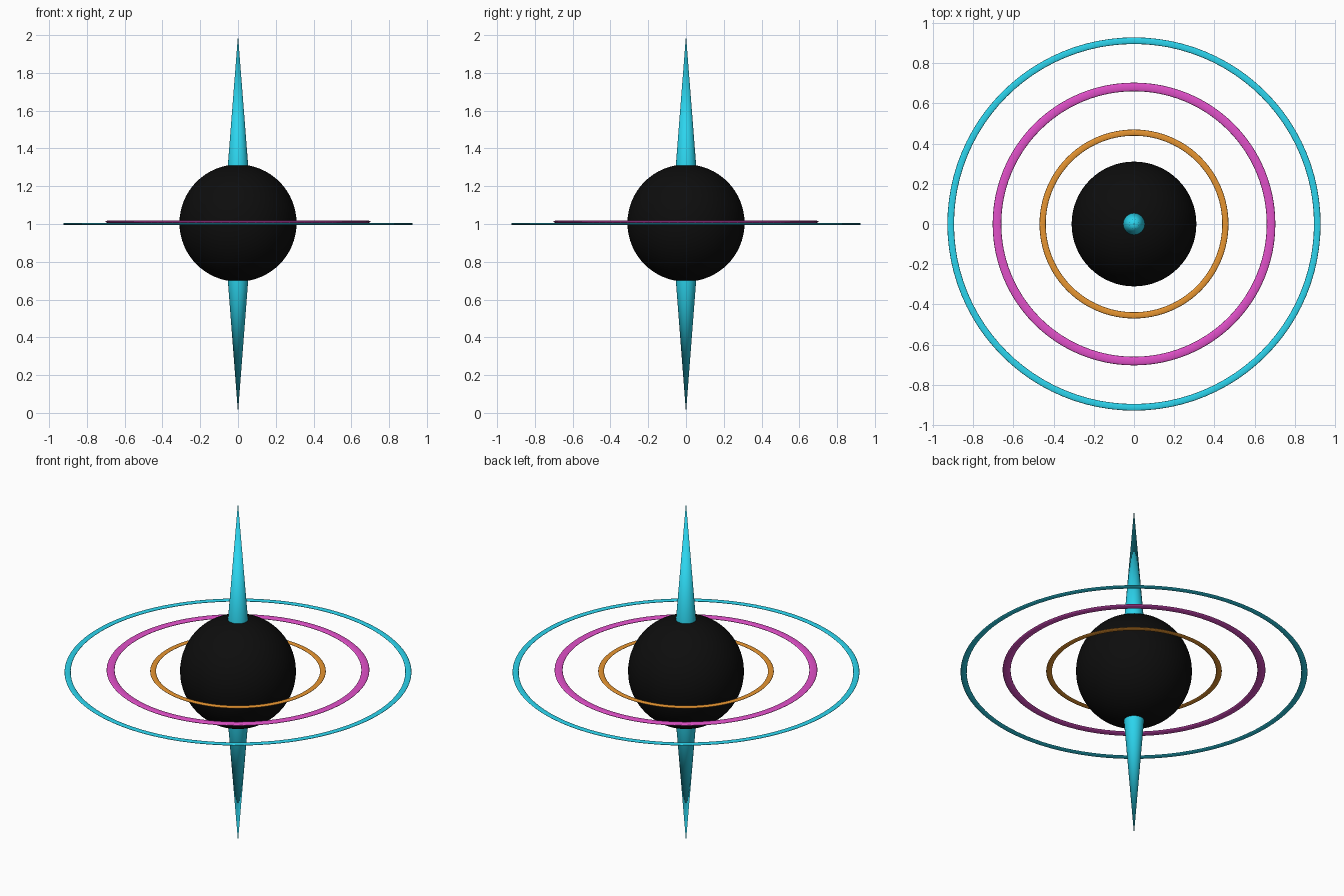
import bpy
import math

if "Cube" in bpy.data.objects:
    bpy.data.objects.remove(bpy.data.objects["Cube"])

CENTRE_Z = 1.005


def material(name, rgb):
    m = bpy.data.materials.new(name)
    m.diffuse_color = (*rgb, 1)
    m.use_nodes = True
    m.node_tree.nodes["Principled BSDF"].inputs["Base Color"].default_value = m.diffuse_color
    return m


black = material("black", (0.004, 0.004, 0.004))
cyan = material("cyan", (0.025, 0.66, 0.85))
magenta = material("magenta", (0.75, 0.08, 0.58))
orange = material("orange", (0.80, 0.30, 0.03))


def finish(name, mat, angle):
    ob = bpy.context.object
    ob.name = name
    ob.data.materials.append(mat)
    bpy.ops.object.shade_smooth_by_angle(angle=math.radians(angle))
    return ob


# Central dark sphere
bpy.ops.mesh.primitive_uv_sphere_add(segments=64, ring_count=32, radius=0.31,
                                     location=(0, 0, CENTRE_Z))
finish("core_sphere", black, 40)


# Flattened orbit rings: name, mean radius, half width, height, material
def ring(name, radius, half_width, z, mat):
    bpy.ops.mesh.primitive_torus_add(major_segments=96, minor_segments=12,
                                     major_radius=radius, minor_radius=half_width,
                                     location=(0, 0, z))
    ob = finish(name, mat, 60)
    ob.scale.z = 0.3


ring("inner_ring", 0.454, 0.0155, CENTRE_Z, orange)
ring("middle_ring", 0.681, 0.0215, 1.012, magenta)
ring("outer_ring", 0.911, 0.0165, 1.0, cyan)

# Polar spikes, base slightly sunk into the sphere, tips at z = 2 and z = 0
BASE = 0.29
for name, side, tip in (("upper_jet", 1, 2.0), ("lower_jet", -1, 0.0)):
    base_z = CENTRE_Z + side * BASE
    bpy.ops.mesh.primitive_cone_add(vertices=24, radius1=0.055, radius2=0,
                                    depth=abs(tip - base_z),
                                    location=(0, 0, (tip + base_z) / 2),
                                    rotation=(0 if side > 0 else math.pi, 0, 0))
    finish(name, cyan, 40)
